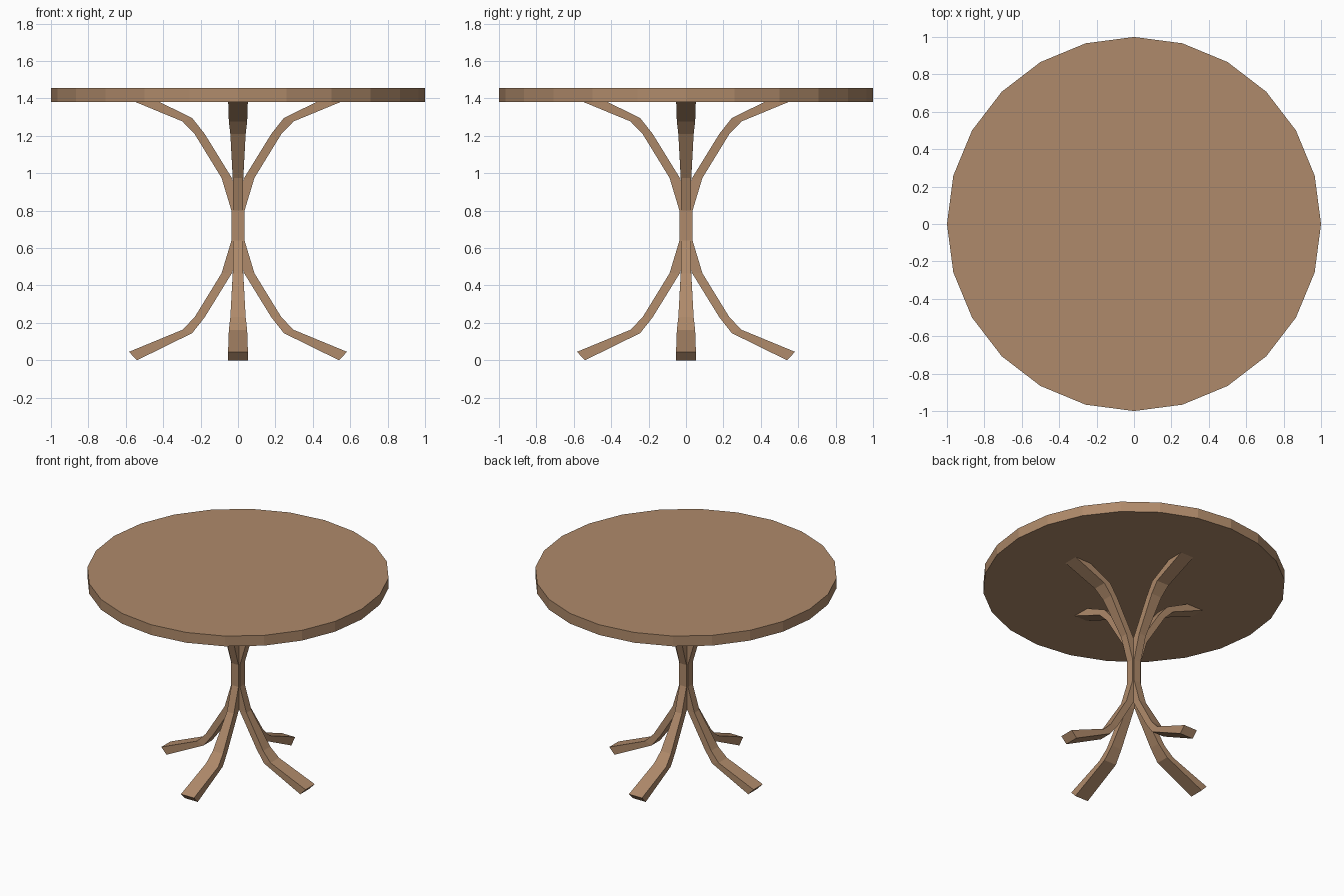
import bpy, bmesh, math
from mathutils import Matrix

if "Cube" in bpy.data.objects:
    bpy.data.objects.remove(bpy.data.objects["Cube"])

wood = bpy.data.materials.new("warm wood")
wood.diffuse_color = (0.43, 0.255, 0.145, 1)
wood.use_nodes = True
wood.node_tree.nodes["Principled BSDF"].inputs["Base Color"].default_value = wood.diffuse_color


def add_object(name, bm):
    bmesh.ops.recalc_face_normals(bm, faces=bm.faces)
    mesh = bpy.data.meshes.new(name)
    bm.to_mesh(mesh)
    bm.free()
    mesh.materials.append(wood)
    obj = bpy.data.objects.new(name, mesh)
    bpy.context.collection.objects.link(obj)
    return obj


# Round table top: 24-sided disc with corners on the axes
bm = bmesh.new()
bmesh.ops.create_cone(bm, cap_ends=True, segments=24, radius1=1, radius2=1,
                      depth=0.075, matrix=Matrix.Translation((0, 0, 1.418)))
add_object("table_top", bm)

# Lower half of a leg: (outer x, outer z, inner x, inner z, half width)
HALF = [
    (0.583, 0.045, 0.540, 0.000, 0.053),
    (0.297, 0.163, 0.245, 0.145, 0.049),
    (0.232, 0.230, 0.178, 0.230, 0.041),
    (0.088, 0.465, 0.030, 0.470, 0.028),
    (0.035, 0.640, -0.010, 0.650, 0.028),
]
TOP = 1.44
# The upper half mirrors the lower half
SECTIONS = HALF + [(ox, TOP - oz, ix, TOP - iz, w) for ox, oz, ix, iz, w in reversed(HALF)]


def leg(name, angle):
    bm = bmesh.new()
    rings = []
    for ox, oz, ix, iz, w in SECTIONS:
        rings.append([bm.verts.new(p) for p in
                      ((ox, -w, oz), (ox, w, oz), (ix, w, iz), (ix, -w, iz))])
    for a, b in zip(rings, rings[1:]):
        for i in range(4):
            j = (i + 1) % 4
            bm.faces.new((a[i], a[j], b[j], b[i]))
    bm.faces.new(rings[0])
    bm.faces.new(rings[-1])
    bmesh.ops.rotate(bm, verts=bm.verts, matrix=Matrix.Rotation(angle, 3, 'Z'))
    add_object(name, bm)


# Four curved legs meeting at the centre
for i, side in enumerate(("right", "back", "left", "front")):
    leg(side + "_leg", i * math.pi / 2)
